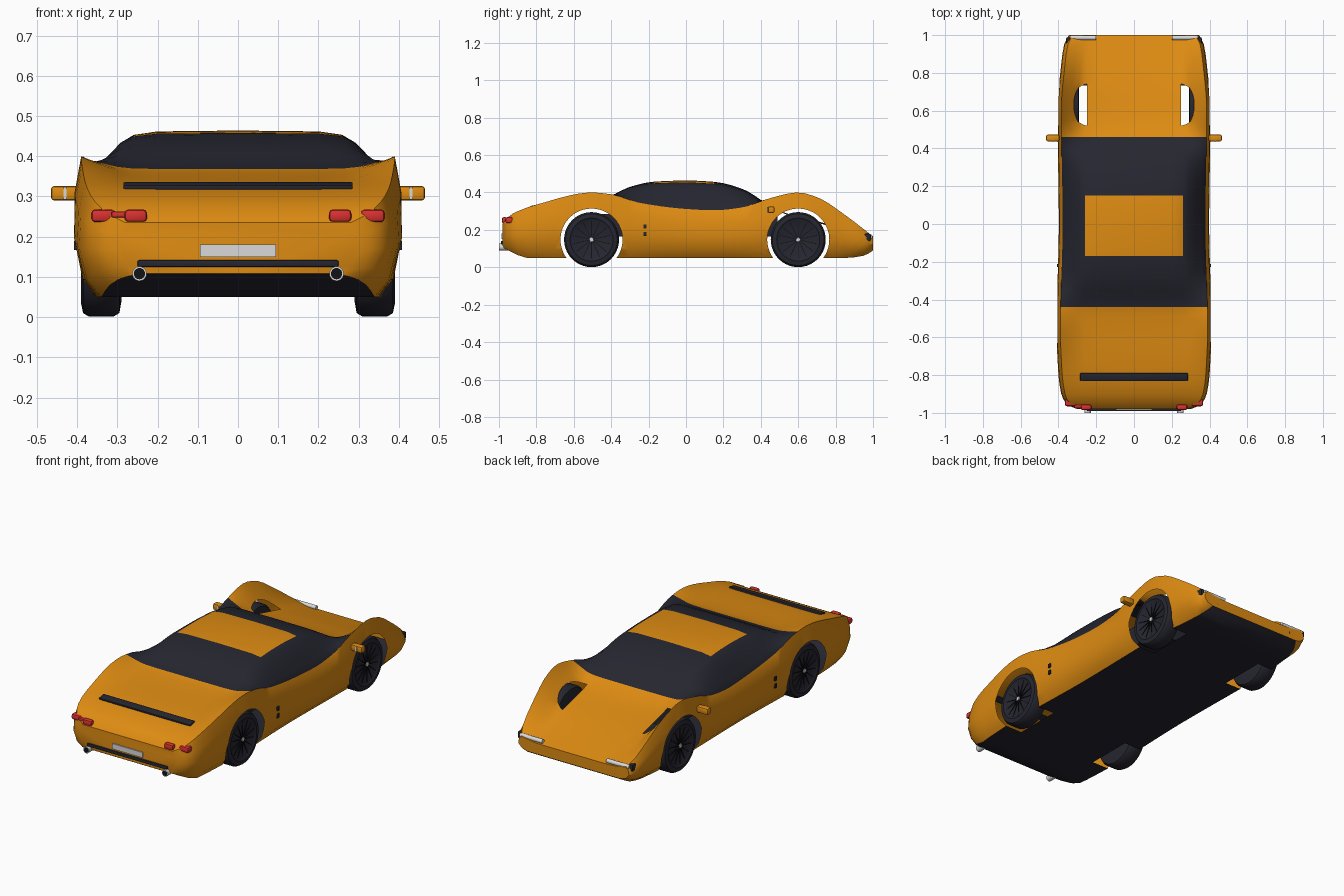
import bpy, bmesh, math
from mathutils import Vector, Matrix

if "Cube" in bpy.data.objects:
    bpy.data.objects.remove(bpy.data.objects["Cube"], do_unlink=True)


def material(name, r, g, b):
    m = bpy.data.materials.new(name)
    m.use_nodes = True
    m.diffuse_color = (r, g, b, 1)
    m.node_tree.nodes["Principled BSDF"].inputs["Base Color"].default_value = (r, g, b, 1)
    return m


ORANGE = material("orange paint", .73, .26, .006)
DARK = material("dark glass and rubber", .019, .019, .03)
BLACK = material("black", .006, .006, .008)
SILVER = material("silver", .7, .7, .7)
RED = material("red lamp", .7, .03, .03)


def finish(name, bm, mats, smooth=True):
    bmesh.ops.recalc_face_normals(bm, faces=bm.faces)
    mesh = bpy.data.meshes.new(name)
    bm.to_mesh(mesh)
    bm.free()
    for m in mats:
        mesh.materials.append(m)
    ob = bpy.data.objects.new(name, mesh)
    bpy.context.collection.objects.link(ob)
    if smooth:
        smooth_by_angle(ob)
    return ob


def smooth_by_angle(ob):
    bpy.ops.object.select_all(action='DESELECT')
    ob.select_set(True)
    bpy.context.view_layer.objects.active = ob
    bpy.ops.object.shade_smooth_by_angle(angle=math.radians(32))


def box(name, loc, size, mat, bevel=0, tilt=0):
    bm = bmesh.new()
    bmesh.ops.create_cube(bm, size=1)
    bmesh.ops.scale(bm, vec=size, verts=bm.verts)
    if bevel:
        bmesh.ops.bevel(bm, geom=bm.edges[:], offset=bevel, segments=2, affect='EDGES', profile=.5)
    bmesh.ops.transform(bm, matrix=Matrix.Translation(loc) @ Matrix.Rotation(tilt, 4, 'X'), verts=bm.verts)
    return finish(name, bm, [mat])


def cylinder(name, loc, radius, depth, axis, mat, sides=24):
    bm = bmesh.new()
    bmesh.ops.create_cone(bm, cap_ends=True, segments=sides, radius1=radius, radius2=radius, depth=depth)
    turn = Vector((0, 0, 1)).rotation_difference(Vector(axis)).to_matrix().to_4x4()
    bmesh.ops.transform(bm, matrix=Matrix.Translation(loc) @ turn, verts=bm.verts)
    return finish(name, bm, [mat])


def curve(keys, y):
    """Smooth curve through (y, value) keys, without overshoot."""
    n = len(keys)
    slope = [(keys[i + 1][1] - keys[i][1]) / (keys[i + 1][0] - keys[i][0]) for i in range(n - 1)]

    def tangent(i):
        a, b = slope[max(i - 1, 0)], slope[min(i, n - 2)]
        return 2 * a * b / (a + b) if a * b > 0 else 0
    i = max(k for k in range(n - 1) if keys[k][0] <= y + 1e-6)
    h = keys[i + 1][0] - keys[i][0]
    t = (y - keys[i][0]) / h
    return (keys[i][1] * (1 + 2 * t) * (1 - t) ** 2 + keys[i + 1][1] * t * t * (3 - 2 * t)
            + h * tangent(i) * t * (1 - t) ** 2 - h * tangent(i + 1) * t * t * (1 - t))


# Body curves along the length: half width, shoulder height, centre height, floor height
WIDTH = [(-.98, .3), (-.955, .355), (-.9, .385), (-.8, .4), (-.55, .41), (0, .398),
         (.6, .405), (.85, .385), (.95, .37), (1, .345)]
SHOULDER = [(-.98, .235), (-.95, .27), (-.9, .3), (-.8, .335), (-.5, .4), (-.4, .39), (-.25, .345),
            (0, .312), (.15, .305), (.3, .32), (.45, .37), (.6, .4), (.7, .375), (.85, .28), (1, .165)]
CENTRE = [(-.98, .235), (-.95, .265), (-.9, .295), (-.8, .325), (-.44, .368), (-.3, .43), (-.17, .458),
          (0, .464), (.15, .457), (.3, .42), (.46, .32), (.52, .288), (.74, .228), (1, .15)]
FLOOR = [(-.98, .108), (-.93, .08), (-.85, .05), (.85, .05), (.95, .062), (1, .09)]
SIDE = [(0, .055), (.15, .02), (.45, 0), (.75, .004), (1, .02)]
TOP = [(.95, .2), (.87, .47), (.77, .8), (.684, .93), (.53, .985), (0, 1)]


def section(y):
    w, s, c, f = (curve(k, y) for k in (WIDTH, SHOULDER, CENTRE, FLOOR))
    half = [(0, f)] + [(w - inset, f + t * (s - f)) for t, inset in SIDE]
    half += [((w - .02) * fx, s + t * (c - s)) for fx, t in TOP]
    return half + [(-x, z) for x, z in half[-2:0:-1]]


# Body shell with glasshouse, roof panel and floor coloured by region
GLASS_BACK, GLASS_FRONT, ROOF_BACK, ROOF_FRONT = -.44, .46, -.17, .15
marks = [-.98, -.955, -.9, -.8, GLASS_BACK, ROOF_BACK, ROOF_FRONT, GLASS_FRONT, .85, .95, 1]
stations = []
for a, b in zip(marks, marks[1:]):
    n = max(2, round((b - a) / .045))
    stations += [a + (b - a) * i / n for i in range(n)]
stations.append(marks[-1])

bm = bmesh.new()
rings = [[bm.verts.new((x, y, z)) for x, z in section(y)] for y in stations]
count = len(rings[0])
for j in range(len(rings) - 1):
    mid = (stations[j] + stations[j + 1]) / 2
    for i in range(count):
        k = (i + 1) % count
        face = bm.faces.new((rings[j][i], rings[j][k], rings[j + 1][k], rings[j + 1][i]))
        strip = min(i, count - 1 - i)
        glass = strip >= len(SIDE) and GLASS_BACK < mid < GLASS_FRONT
        roof = strip >= len(SIDE) + 4 and ROOF_BACK < mid < ROOF_FRONT
        face.material_index = 1 if strip == 0 or (glass and not roof) else 0
bm.faces.new(rings[0])
bm.faces.new(rings[-1])
body = finish("body", bm, [ORANGE, DARK], smooth=False)

# Open wheel arches
AXLES, AXLE_Z, ARCH, ARCH_IN = (-.505, .6), .148, .166, .25
for side in (-1, 1):
    for y in AXLES:
        cutter = cylinder("arch_cutter", (side * (ARCH_IN + .15), y, AXLE_Z), ARCH, .3, (1, 0, 0), ORANGE, 48)
        cutter.hide_render = True
        mod = body.modifiers.new("arch", 'BOOLEAN')
        mod.operation, mod.solver, mod.object = 'DIFFERENCE', 'EXACT', cutter
        bpy.context.view_layer.objects.active = body
        bpy.ops.object.modifier_apply(modifier=mod.name)
        bpy.data.objects.remove(cutter, do_unlink=True)
bm = bmesh.new()
bm.from_mesh(body.data)


def lines_arch(face):
    c = face.calc_center_median()
    return abs(c.x) > ARCH_IN - .001 and any(
        all(math.hypot(v.co.y - y, v.co.z - AXLE_Z) < ARCH + .001 for v in face.verts) for y in AXLES)


bmesh.ops.delete(bm, geom=[f for f in bm.faces if lines_arch(f)], context='FACES')
bm.to_mesh(body.data)
bm.free()
smooth_by_angle(body)
box("cabin_tub", (0, .02, .225), (.5, .94, .12), DARK)

# Wheels: turned tyre and disc, thin spokes and a hub
TYRE = [(-.05, 0), (-.05, .11), (-.045, .138), (-.03, .147), (.03, .147), (.045, .138),
        (.05, .115), (.043, .105), (.037, 0)]
for side, side_name in ((-1, "right"), (1, "left")):
    for y, end in zip(AXLES, ("front", "back")):
        bm = bmesh.new()
        verts = [bm.verts.new((x, 0, r)) for x, r in TYRE]
        edges = [bm.edges.new(pair) for pair in zip(verts, verts[1:])]
        bmesh.ops.spin(bm, geom=verts + edges, axis=(1, 0, 0), cent=(0, 0, 0), steps=40, angle=math.tau)
        bmesh.ops.remove_doubles(bm, verts=bm.verts, dist=.0005)
        for i in range(14):
            spoke = bmesh.ops.create_cube(bm, size=1)["verts"]
            bmesh.ops.scale(bm, vec=(.008, .004, .09), verts=spoke)
            bmesh.ops.translate(bm, vec=(.04, 0, .057), verts=spoke)
            bmesh.ops.rotate(bm, matrix=Matrix.Rotation(math.tau * i / 14, 3, 'X'), verts=spoke)
            for f in {f for v in spoke for f in v.link_faces}:
                f.material_index = 1
        wheel = finish(f"{end}_{side_name}_wheel", bm, [DARK, BLACK])
        wheel.location = (side * .34, y, AXLE_Z)
        wheel.rotation_euler.z = 0 if side > 0 else math.pi
        cylinder(f"{end}_{side_name}_hub", (side * .38, y, AXLE_Z), .012, .016, (1, 0, 0), SILVER, 8)

    # Mirrors
    box(side_name + "_mirror", (side * .43, .455, .308), (.07, .035, .036), ORANGE, .008)
    box(side_name + "_mirror_glass", (side * .43, .437, .308), (.008, .006, .03), SILVER)
    # Side vents
    for z in (.178, .218):
        box(side_name + "_side_vent", (side * .403, -.22, z), (.009, .016, .022), DARK)
    # Tail lamps and exhausts
    box(side_name + "_inner_tail_lamp", (side * .254, -.97, .252), (.056, .03, .032), RED, .01)
    box(side_name + "_outer_tail_lamp", (side * .335, -.945, .252), (.06, .04, .032), RED, .01)
    cylinder(side_name + "_exhaust", (side * .245, -.965, .108), .018, .07, (0, 1, 0), SILVER)
    cylinder(side_name + "_exhaust_bore", (side * .245, -.997, .108), .014, .008, (0, 1, 0), BLACK)
    # Nose bars with end pods
    cylinder(side_name + "_nose_bar", (side * .27, .986, .163), .012, .14, (1, 0, 0), SILVER, 16)
    box(side_name + "_nose_pod", (side * .347, .968, .16), (.026, .04, .04), DARK, .008)
    box(side_name + "_nose_vent", (side * .25, .998, .12), (.016, .004, .02), DARK)

# Tail trim
box("tail_lamp_bridge", (-.295, -.965, .255), (.04, .02, .014), RED, .004)
box("tail_plate", (0, -.982, .165), (.19, .008, .03), SILVER)
box("tail_bar", (0, -.98, .133), (.5, .02, .017), DARK, .004)
box("deck_strip", (0, -.81, .325), (.57, .042, .014), DARK, .003, .2)
